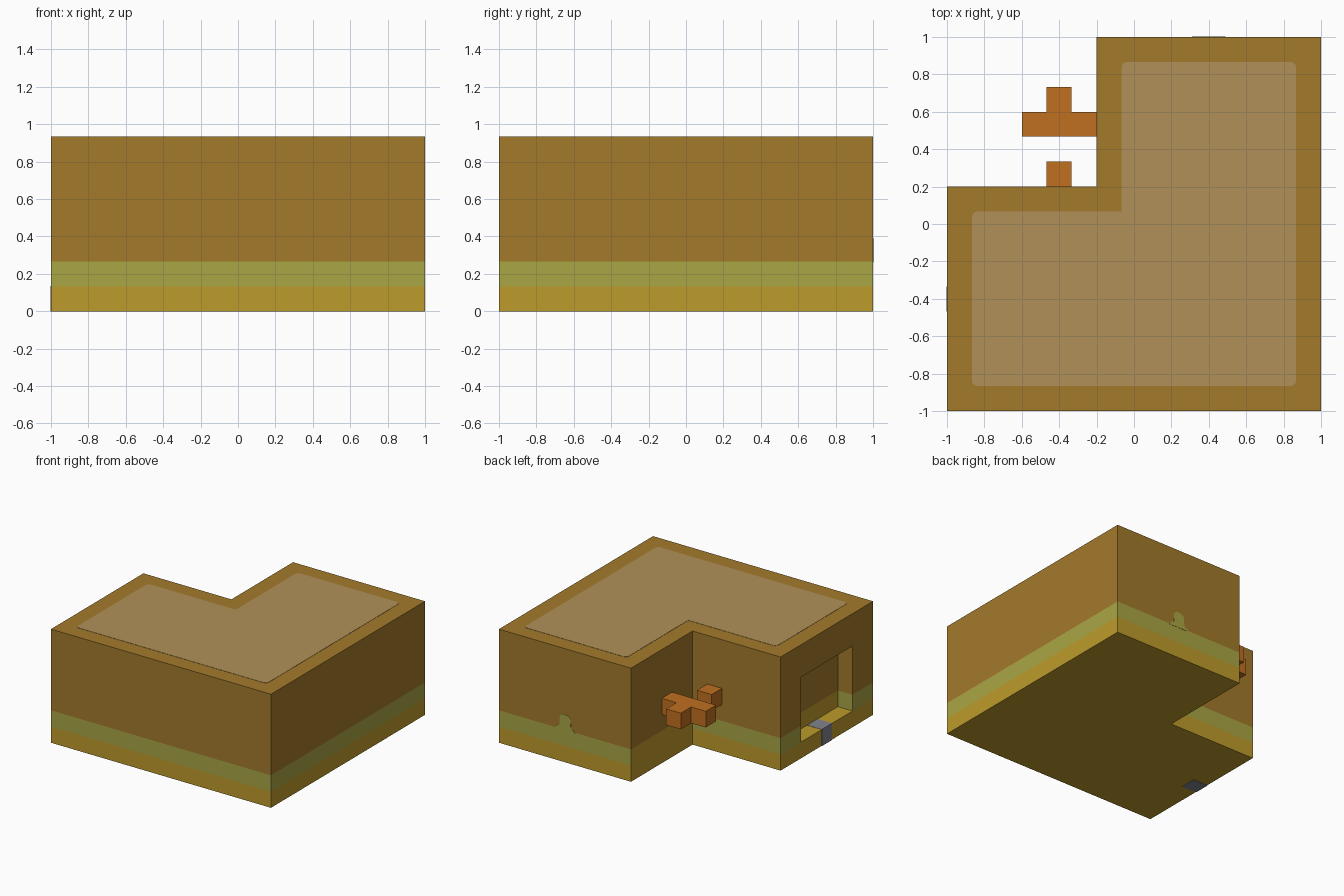
import bpy
import bmesh
from mathutils import Vector

cube = bpy.data.objects.get("Cube")
if cube:
    bpy.data.objects.remove(cube, do_unlink=True)

U = 1 / 15           # modelling grid unit
TOP = 14 * U
WALL = 2 * U


def material(name, hex_code):
    rgb = [int(hex_code[i:i + 2], 16) / 255 for i in (0, 2, 4)]
    lin = [c / 12.92 if c <= 0.04045 else ((c + 0.055) / 1.055) ** 2.4 for c in rgb]
    mat = bpy.data.materials.new(name)
    mat.use_nodes = True
    mat.diffuse_color = (*lin, 1)
    mat.node_tree.nodes["Principled BSDF"].inputs["Base Color"].default_value = (*lin, 1)
    return mat


brown = material("earth brown", "a37a2b")
green = material("moss green", "aaa645")
gold = material("sand gold", "be9b2b")
tan = material("pale tan", "b09058")
orange = material("branch orange", "c07020")
grey = material("slate grey", "80828c")


def prism(name, points, depth, mat, round_corners=()):
    """Extrude a closed outline of 3D points along a depth vector."""
    bm = bmesh.new()
    verts = [bm.verts.new(p) for p in points]
    face = bm.faces.new(verts)
    ext = bmesh.ops.extrude_face_region(bm, geom=[face])
    moved = [g for g in ext["geom"] if isinstance(g, bmesh.types.BMVert)]
    bmesh.ops.translate(bm, vec=Vector(depth), verts=moved)
    if round_corners:
        corners = {verts[i] for i in round_corners}
        edges = [e for e in bm.edges if len(corners & set(e.verts)) == 1
                 and not set(e.verts) <= set(verts) and not set(e.verts) <= set(moved)]
        bmesh.ops.bevel(bm, geom=edges, offset=0.03, segments=3, profile=0.5, affect='EDGES')
    bmesh.ops.recalc_face_normals(bm, faces=bm.faces)
    mesh = bpy.data.meshes.new(name)
    bm.to_mesh(mesh)
    bm.free()
    mesh.materials.append(mat)
    obj = bpy.data.objects.new(name, mesh)
    bpy.context.collection.objects.link(obj)
    return obj


def box(name, lo, hi, mat):
    """Box between two corners given in grid units."""
    (x0, y0, z0), (x1, y1, z1) = [Vector(c) * U for c in (lo, hi)]
    return prism(name, [(x0, y0, z0), (x1, y0, z0), (x1, y1, z0), (x0, y1, z0)],
                 (0, 0, z1 - z0), mat)


def l_outline(inset, z):
    a, n = 1 - inset, 0.2 - inset
    return [(-a, -a, z), (a, -a, z), (a, a, z), (-n, a, z), (-n, n, z), (-a, n, z)]


# Hollow L-shaped body with a doorway in its end wall
body = prism("body", l_outline(0, 0), (0, 0, TOP), brown)
cutters = [prism("room_cutter", l_outline(WALL, 4 * U), (0, 0, 8 * U), brown),
           box("doorway_cutter", (-16, -11, 2), (-13, -1, 10), brown)]
for cutter in cutters:
    cutter.hide_render = True
    mod = body.modifiers.new("cut", 'BOOLEAN')
    mod.operation = 'DIFFERENCE'
    mod.solver = 'EXACT'
    mod.object = cutter
bpy.context.view_layer.update()
graph = bpy.context.evaluated_depsgraph_get()
mesh = bpy.data.meshes.new_from_object(body.evaluated_get(graph))
body.modifiers.clear()
body.data = mesh
for cutter in cutters:
    bpy.data.objects.remove(cutter, do_unlink=True)

# Coloured layers by height; floors and the inner step are sand
mesh.materials.clear()
for mat in (brown, green, gold):
    mesh.materials.append(mat)
bm = bmesh.new()
bm.from_mesh(mesh)
for level in (2 * U, 4 * U):
    bmesh.ops.bisect_plane(bm, geom=bm.verts[:] + bm.edges[:] + bm.faces[:], dist=1e-5,
                           plane_co=(0, 0, level), plane_no=(0, 0, 1))
bm.normal_update()
for f in bm.faces:
    c = f.calc_center_median()
    floor = f.normal.z > 0.5 and c.z < 5 * U
    step = f.normal.x < -0.5 and c.x > -0.9 and c.z < 4 * U
    if floor or step or c.z < 2 * U - 0.001:
        f.material_index = 2
    elif c.z < 4 * U - 0.001:
        f.material_index = 1
    else:
        f.material_index = 0
bm.to_mesh(mesh)
bm.free()

# Pale panel on the roof, square at the inner corner
prism("roof_panel", l_outline(WALL, TOP - 0.002), (0, 0, 0.004), tan, (0, 1, 2, 3, 5))

# Moss tuft rising from the band on the back wall
tuft = [(0.49, 0.26), (0.485, 0.28), (0.45, 0.295), (0.445, 0.37), (0.425, 0.39),
        (0.375, 0.39), (0.35, 0.37), (0.345, 0.29), (0.315, 0.275), (0.31, 0.26)]
prism("moss_tuft", [(x, 0.998, z) for x, z in tuft], (0, 0.004, 0), green)

# Branches in the notch
box("branch_bar", (-9, 7, 6), (-3, 9, 8), orange)
box("branch_stub_back", (-7, 9, 6), (-5, 11, 8), orange)
box("branch_stub_front", (-7, 3, 6), (-5, 5, 8), orange)

# Stone set into the door sill
e = 0.03
box("sill_stone", (-15 - e, -7, -e), (-13, -5, 2 + e), grey)
